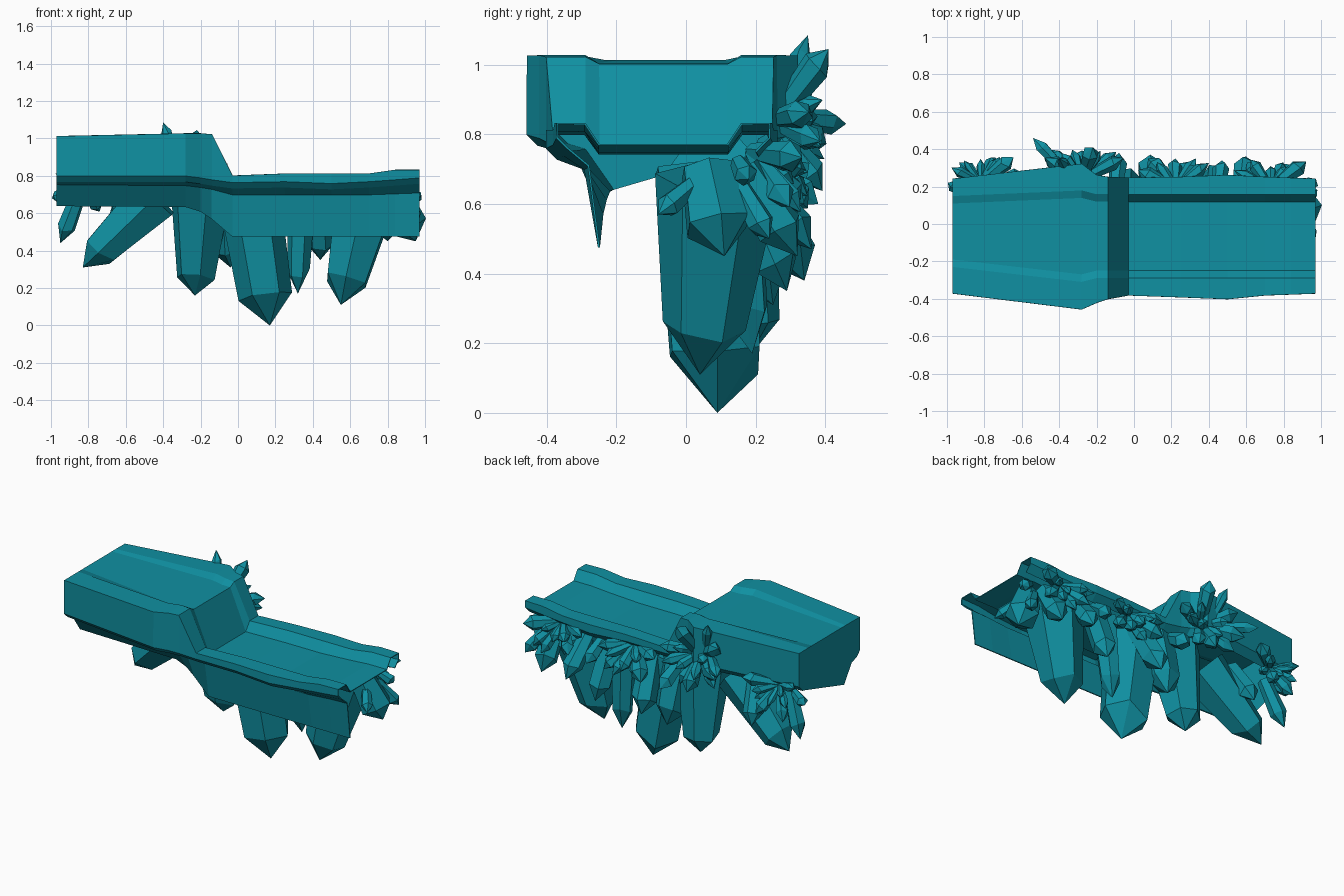
import bpy, bmesh, math, random
from mathutils import Vector

random.seed(4)
mat = bpy.data.materials.new("teal_crystal")
mat.diffuse_color = (0.005, 0.28, 0.36, 1)


def finish(bm, name):
    me = bpy.data.meshes.new(name)
    bm.to_mesh(me)
    bm.free()
    me.materials.append(mat)
    ob = bpy.data.objects.new(name, me)
    bpy.context.collection.objects.link(ob)
    return ob


# Stepped ledge: cross-sections swept along x, open underneath
# x, front y, back y, rail z, centre z, lip z, skirt top (y, z), skirt bottom (y, z), rail inner ys
stations = [
    (-0.97, -0.37, 0.24, 1.01, 1.01, 0.80, -0.29, 0.755, -0.21, 0.64, -0.23, 0.15),
    (-0.28, -0.455, 0.32, 1.025, 1.00, 0.80, -0.33, 0.75, -0.22, 0.635, -0.31, 0.18),
    (-0.20, -0.42, 0.26, 1.025, 1.00, 0.79, -0.32, 0.74, -0.23, 0.61, -0.29, 0.16),
    (-0.14, -0.40, 0.25, 1.02, 1.00, 0.78, -0.31, 0.73, -0.24, 0.57, -0.29, 0.16),
    (-0.03, -0.38, 0.245, 0.80, 0.745, 0.765, -0.29, 0.70, -0.25, 0.475, -0.29, 0.16),
    (0.25, -0.39, 0.25, 0.81, 0.75, 0.77, -0.29, 0.70, -0.25, 0.475, -0.29, 0.16),
    (0.50, -0.40, 0.26, 0.81, 0.75, 0.76, -0.29, 0.70, -0.25, 0.475, -0.29, 0.16),
    (0.70, -0.38, 0.25, 0.81, 0.76, 0.77, -0.29, 0.70, -0.25, 0.475, -0.29, 0.16),
    (0.84, -0.375, 0.245, 0.83, 0.77, 0.78, -0.28, 0.705, -0.25, 0.475, -0.29, 0.16),
    (0.97, -0.37, 0.24, 0.83, 0.77, 0.79, -0.28, 0.71, -0.25, 0.475, -0.29, 0.16),
]


def section(x, yf, yb, zt, zc, zl, yk, zk, ys, zs, fi, bi):
    pts = [(ys, zs), (yk, zk), (yf + 0.03, zl - 0.03), (yf, zl), (yf, zt), (fi, zt), (fi + 0.04, zc),
           (bi - 0.04, zc), (bi, zt), (yb, zt), (yb, zl), (yb - 0.04, zl - 0.04)]
    return [Vector((x, y, z)) for y, z in pts]


bm = bmesh.new()
rings = [[bm.verts.new(p) for p in section(*s)] for s in stations]
for a, b in zip(rings, rings[1:]):
    for i in range(len(a) - 1):
        bm.faces.new((a[i], a[i + 1], b[i + 1], b[i]))
ledge = finish(bm, "stepped_ledge")
sol = ledge.modifiers.new("thickness", 'SOLIDIFY')
sol.thickness = 0.006
sol.offset = 0

# Left end wall
bm = bmesh.new()
bm.faces.new([bm.verts.new(p) for p in section(*stations[0])])
finish(bm, "left_end_wall")


# One crystal: tapered six-sided shaft with an irregular pointed end
def crystal(bm, base, tip, r, root=0.7, shoulder=0.75, sides=6):
    base, tip = Vector(base), Vector(tip)
    axis = tip - base
    rot = axis.to_track_quat('Z', 'Y')
    spin = random.uniform(0, math.pi)
    rings = []
    for t, rad in ((0, r * root), (shoulder, r)):
        ring = []
        for k in range(sides):
            a = spin + 2 * math.pi * k / sides
            tt = t + (random.uniform(-0.05, 0.05) if t else 0)
            off = rot @ Vector((math.cos(a) * rad, math.sin(a) * rad, 0))
            ring.append(bm.verts.new(base + axis * tt + off))
        rings.append(ring)
    apex = bm.verts.new(tip)
    bm.faces.new(rings[0][::-1])
    for k in range(sides):
        n = (k + 1) % sides
        bm.faces.new((rings[0][k], rings[0][n], rings[1][n], rings[1][k]))
        bm.faces.new((rings[1][k], rings[1][n], apex))


# Large hanging crystals: base, tip, radius, root ratio, shoulder position
hanging = [
    ((0.06, 0.06, 0.70), (0.17, 0.09, 0.0), 0.145, 1.15, 0.79),
    ((0.68, 0.09, 0.67), (0.55, 0.04, 0.11), 0.12, 1.5, 0.78),
    ((-0.20, 0.10, 0.71), (-0.23, 0.18, 0.16), 0.105, 1.6, 0.80),
    ((-0.44, 0.08, 0.69), (-0.83, 0.14, 0.31), 0.10, 1.5, 0.76),
    ((0.34, 0.14, 0.70), (0.32, 0.19, 0.17), 0.06, 1.3, 0.78),
    ((0.42, 0.14, 0.70), (0.44, 0.29, 0.35), 0.07, 1.0, 0.75),
    ((0.84, 0.06, 0.70), (0.95, 0.11, 0.45), 0.10, 0.8, 0.68),
    ((-0.84, 0.15, 0.73), (-0.95, 0.20, 0.44), 0.05, 0.8, 0.72),
    ((0.80, 0.16, 0.70), (0.80, 0.32, 0.45), 0.07, 0.8, 0.70),
    ((0.12, 0.17, 0.70), (0.08, 0.34, 0.38), 0.075, 0.9, 0.75),
    ((-0.05, 0.13, 0.70), (-0.04, 0.25, 0.31), 0.09, 1.2, 0.75),
    ((-0.60, 0.14, 0.72), (-0.66, 0.28, 0.48), 0.06, 0.9, 0.72),
    ((0.57, 0.16, 0.71), (0.60, 0.36, 0.47), 0.06, 0.8, 0.72),
]
bm = bmesh.new()
for c in hanging:
    crystal(bm, *c)
finish(bm, "hanging_crystals")

# Small bursts along the back: centre, reach, count, first and last fan angle
bursts = [
    ((-0.82, 0.22, 0.77), 0.23, 9, 165, 375),
    ((-0.28, 0.24, 0.84), 0.28, 11, 150, 390),
    ((0.22, 0.19, 0.745), 0.28, 9, 185, 355),
    ((0.73, 0.19, 0.75), 0.25, 9, 185, 355),
]
for n, (c, reach, count, a0, a1) in enumerate(bursts):
    bm = bmesh.new()
    for i in range(count):
        a = math.radians(a0 + (a1 - a0) * i / (count - 1))
        out = (0.5, 1.3, 0.75)[i % 3]
        d = Vector((math.cos(a), out, math.sin(a))).normalized()
        length = reach * random.uniform(0.75, 1.0) * (0.8 if i % 3 == 1 else 1)
        crystal(bm, c, Vector(c) + d * length, length * random.uniform(0.14, 0.2), 0.55, 0.75)
    finish(bm, "back_crystal_burst_%d" % (n + 1))

# Tall upright points and tiny end crystals
bm = bmesh.new()
for base, tip, r in [
    ((-0.33, 0.27, 0.86), (-0.40, 0.35, 1.085), 0.03),
    ((-0.27, 0.27, 0.86), (-0.22, 0.41, 1.045), 0.045),
    ((-0.36, 0.27, 0.85), (-0.54, 0.46, 0.83), 0.035),
    ((-0.88, 0.16, 0.71), (-0.995, 0.22, 0.68), 0.035),
    ((0.90, 0.15, 0.72), (0.98, 0.18, 0.67), 0.035),
    ((0.87, 0.05, 0.68), (0.97, -0.08, 0.57), 0.035),
    ((0.87, 0.15, 0.66), (0.97, 0.24, 0.50), 0.04),
    ((0.45, 0.18, 0.72), (0.47, 0.34, 0.60), 0.045),
    ((-0.10, 0.18, 0.72), (-0.08, 0.38, 0.60), 0.05),
]:
    crystal(bm, base, tip, r)
finish(bm, "small_crystals")
